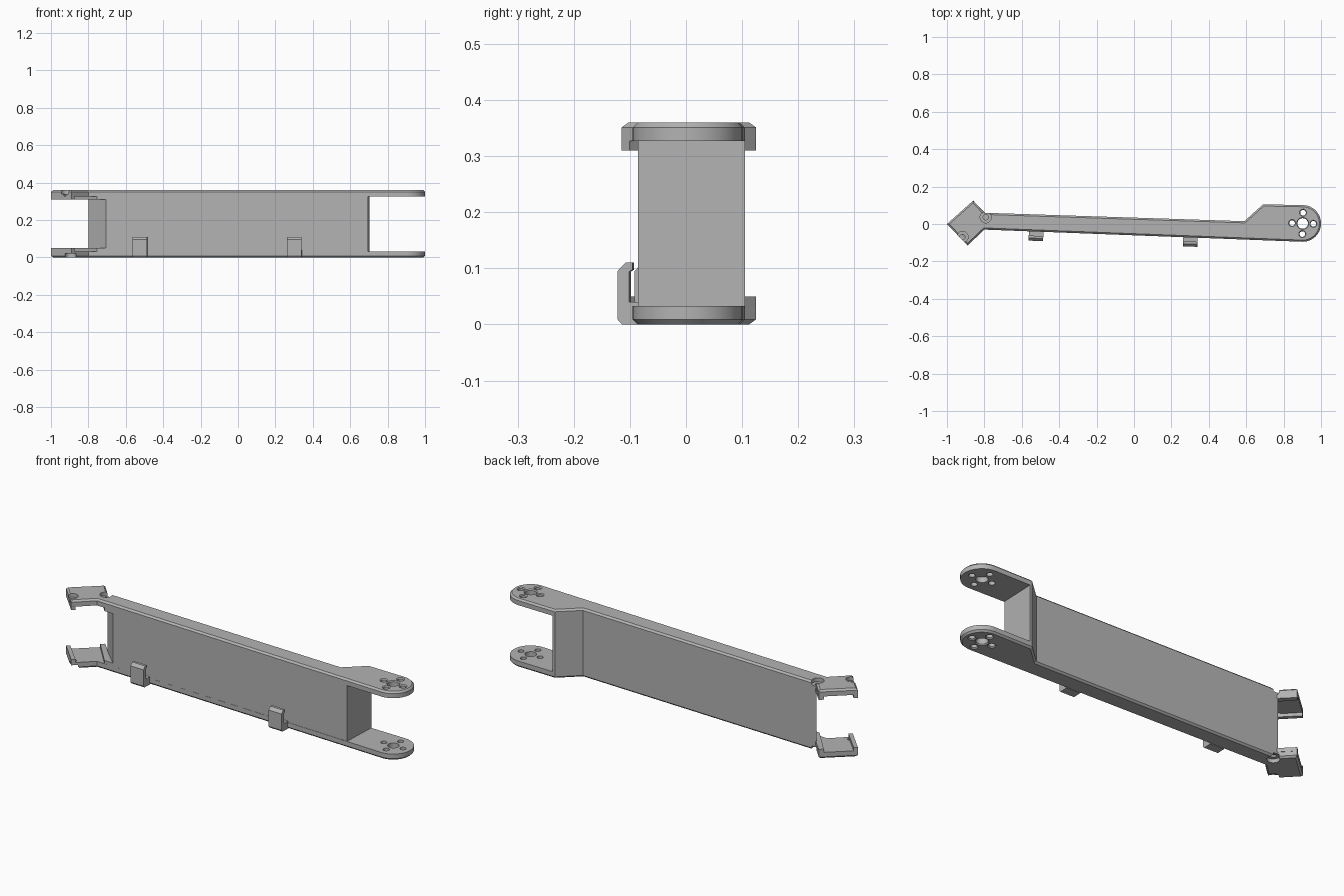
import bpy, bmesh, math
from mathutils import Vector

if "Cube" in bpy.data.objects:
    bpy.data.objects.remove(bpy.data.objects["Cube"], do_unlink=True)

H, T, LIP = 0.36, 0.033, 0.05     # overall height, plate thickness, lip height

grey = bpy.data.materials.new("plain grey")
grey.use_nodes = True
grey.diffuse_color = (0.45, 0.45, 0.45, 1)
grey.node_tree.nodes["Principled BSDF"].inputs["Base Color"].default_value = grey.diffuse_color


def finish(name, bm, flip=False):
    if flip:
        for v in bm.verts:
            v.co.z = H - v.co.z
    bmesh.ops.recalc_face_normals(bm, faces=bm.faces[:])
    me = bpy.data.meshes.new(name)
    bm.to_mesh(me)
    bm.free()
    me.materials.append(grey)
    ob = bpy.data.objects.new(name, me)
    bpy.context.collection.objects.link(ob)
    return ob


def prism(outline, z0, z1, chamfer=0):
    bm = bmesh.new()
    base = bm.faces.new([bm.verts.new((x, y, z0)) for x, y in outline])
    edges = base.edges[:]
    top = bmesh.ops.extrude_face_region(bm, geom=[base], use_keep_orig=True)
    bmesh.ops.translate(bm, vec=(0, 0, z1 - z0),
                        verts=[g for g in top["geom"] if isinstance(g, bmesh.types.BMVert)])
    bmesh.ops.recalc_face_normals(bm, faces=bm.faces[:])
    if chamfer:
        bmesh.ops.bevel(bm, geom=edges, offset=chamfer, segments=1, affect='EDGES')
    return bm


def lathe(x, y, profile, n=32):
    # closed solid of revolution from (radius, height) pairs
    bm = bmesh.new()
    rings = []
    for r, z in profile:
        rings.append([bm.verts.new((x + r * math.cos(math.tau * i / n),
                                    y + r * math.sin(math.tau * i / n), z)) for i in range(n)])
    bm.faces.new(rings[0])
    bm.faces.new(rings[-1])
    for a, b in zip(rings, rings[1:]):
        for i in range(n):
            j = (i + 1) % n
            bm.faces.new((a[i], a[j], b[j], b[i]))
    return bm


def cut(ob, cutter):
    cutter.hide_render = True
    mod = ob.modifiers.new("cut", 'BOOLEAN')
    mod.operation, mod.solver, mod.object = 'DIFFERENCE', 'EXACT', cutter
    bpy.context.view_layer.objects.active = ob
    bpy.ops.object.modifier_apply(modifier=mod.name)
    bpy.data.objects.remove(cutter, do_unlink=True)


def smooth(ob):
    bpy.ops.object.select_all(action='DESELECT')
    ob.select_set(True)
    bpy.context.view_layer.objects.active = ob
    bpy.ops.object.shade_smooth_by_angle(angle=math.radians(25))


# Plate outline: clip diamond, tapering arm, rounded pivot end
PIVOT, R = Vector((0.902, 0.003)), 0.098
arc = [(PIVOT.x + R * math.cos(a), PIVOT.y + R * math.sin(a))
       for a in (math.radians(88 - 180 * i / 24) for i in range(25))]
outline = [(-0.8, -0.03), (-0.89, -0.115), (-1, 0), (-0.86, 0.125), (-0.8, 0.06),
           (0.59, 0.015), (0.69, 0.105)] + arc

# Top and bottom plates with their lips and holes
for side, flip, notch in (("bottom", False, (-0.895, -0.087)), ("top", True, (-0.917, -0.07))):
    plate = finish(side + "_plate", prism(outline, 0, T, 0.009), flip)
    holes = [(PIVOT.x, PIVOT.y, 0.028)]
    holes += [(PIVOT.x + 0.057 * math.cos(k * math.pi / 2 - 0.035),
               PIVOT.y + 0.057 * math.sin(k * math.pi / 2 - 0.035), 0.015) for k in range(4)]
    for x, y, r in holes:
        profile = [(r + 0.006, -0.002), (r, 0.005), (r, 0.04)]
        cut(plate, finish("hole_cutter", lathe(x, y, profile), flip))
    for x, y in (notch, (-0.793, 0.036)):
        profile = [(0.03, -0.01), (0.03, 0.02), (0.014, 0.02), (0.014, 0.04)]
        cut(plate, finish("screw_cutter", lathe(x, y, profile), flip))
    smooth(plate)
    finish(side + "_outer_lip", prism([(-1, 0), (-0.89, -0.115), (-0.875, -0.101),
                                       (-0.985, 0.0135)], T - 0.003, LIP), flip)
    finish(side + "_inner_lip", prism([(-0.86, 0.125), (-0.705, -0.0335), (-0.755, -0.0317),
                                       (-0.878, 0.109)], T - 0.003, LIP), flip)

# Solid web between the plates
finish("arm_web", prism([(-0.8, 0.06), (0.59, 0.015), (0.69, 0.105), (0.702, 0.105),
                         (0.695, -0.0854), (-0.705, -0.0335)], T, H - T))

# Cable hooks on the front: (distance from web, height) profile swept along x
hook = [(-0.005, 0), (0.042, 0), (0.05, 0.009), (0.05, 0.095), (0.036, 0.11), (0.023, 0.11),
        (0.023, 0.098), (0.029, 0.094), (0.029, 0.04), (-0.005, 0.04)]
tilt = Vector((1, -0.037)).normalized()
out = Vector((tilt.y, -tilt.x))
for name, x in (("right_cable_hook", -0.523), ("left_cable_hook", 0.302)):
    root = Vector((x, -0.03 - 0.037 * (x + 0.8)))
    bm = bmesh.new()
    ends = []
    for s in (-0.039, 0.039):
        ends.append([bm.verts.new((*(root + tilt * s + out * d), z)) for d, z in hook])
        bm.faces.new(ends[-1])
    for i in range(len(hook)):
        j = (i + 1) % len(hook)
        bm.faces.new((ends[0][i], ends[0][j], ends[1][j], ends[1][i]))
    finish(name, bm)
